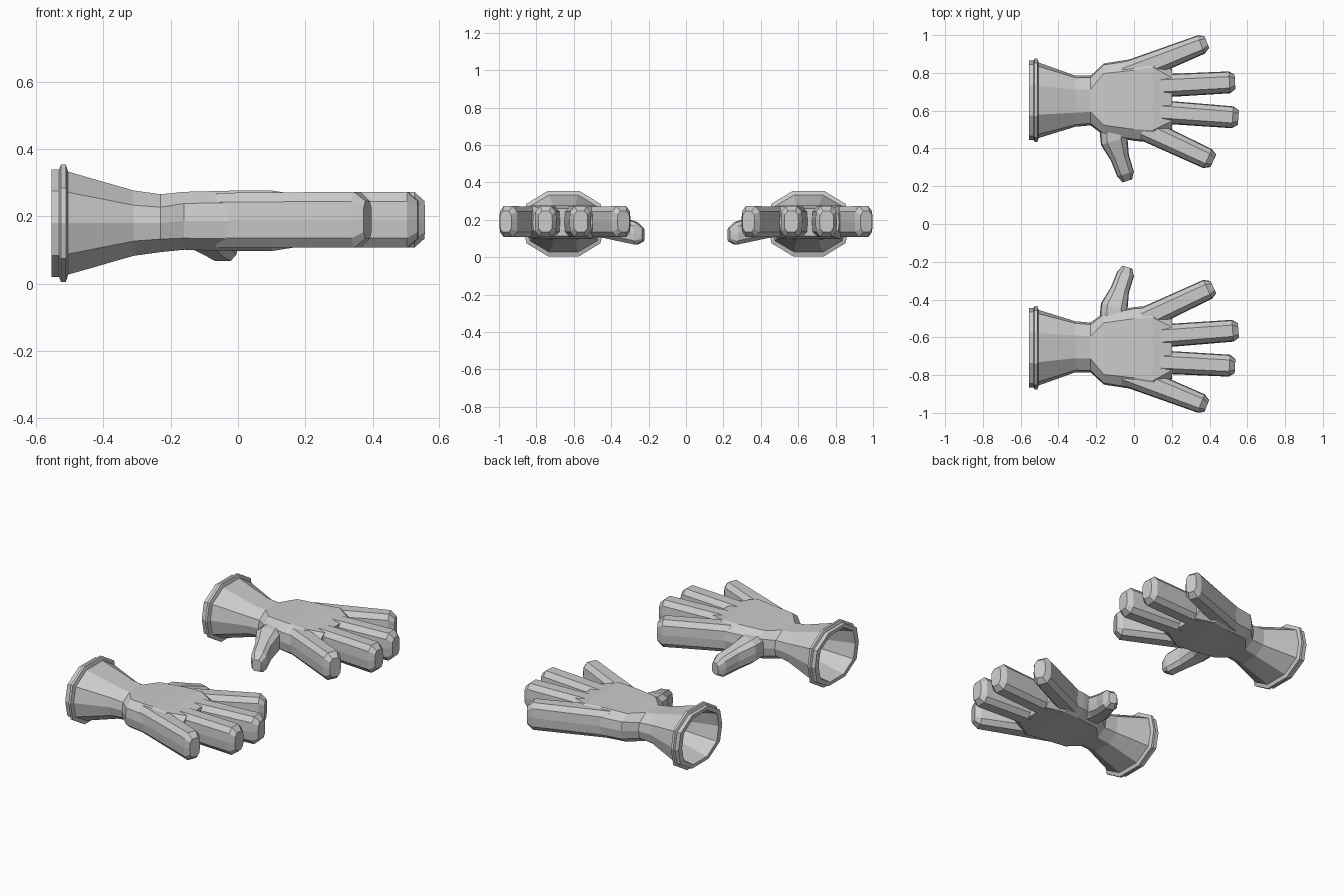
import bpy
import bmesh
from mathutils import Vector

cube = bpy.data.objects.get("Cube")
if cube:
    bpy.data.objects.remove(cube, do_unlink=True)

grey = bpy.data.materials.new("glove_grey")
grey.use_nodes = True
grey.diffuse_color = (0.6, 0.6, 0.6, 1)
grey.node_tree.nodes["Principled BSDF"].inputs["Base Color"].default_value = (0.6, 0.6, 0.6, 1)


def section(flat, corner, shoulder):
    """Ten-sided cross-section: flat top and bottom, chamfered sides."""
    right = [(flat, 1), (corner, shoulder), (1, 0), (corner, -shoulder), (flat, -1)]
    return right + [(-u, v) for u, v in reversed(right)]


def loft(name, rings, heading, side):
    """Skin rings of (x, y, z, half width, half height, section)."""
    across = Vector((-heading[1], heading[0], 0)).normalized()
    bm = bmesh.new()
    loops = []
    for x, y, z, w, h, shape in rings:
        pts = [Vector((x, y, z + v * h)) + across * (u * w) for u, v in shape]
        loops.append([bm.verts.new((p.x, p.y * side, p.z)) for p in pts])
    for a, b in zip(loops, loops[1:]):
        for i in range(len(a)):
            j = (i + 1) % len(a)
            bm.faces.new((a[i], a[j], b[j], b[i]))
    bm.faces.new(loops[0])
    bm.faces.new(loops[-1])
    bmesh.ops.recalc_face_normals(bm, faces=bm.faces)
    mesh = bpy.data.meshes.new(name)
    bm.to_mesh(mesh)
    bm.free()
    mesh.materials.append(grey)
    obj = bpy.data.objects.new(name, mesh)
    bpy.context.collection.objects.link(obj)
    return obj


CUFF = section(0.38, 0.9, 0.6)
WRIST = section(0.45, 0.92, 0.55)
PALM = section(0.72, 0.96, 0.6)
FINGER = section(0.52, 0.93, 0.66)

# Cuff and palm: x, low y, high y, half height, section
# The skin starts inside the opening, rolls over the rim and runs to the knuckles
BODY = [
    (-0.30, 0.55, 0.75, 0.07, WRIST),
    (-0.50, 0.49, 0.82, 0.13, CUFF),
    (-0.555, 0.48, 0.83, 0.14, CUFF),
    (-0.555, 0.445, 0.865, 0.16, CUFF),
    (-0.532, 0.445, 0.865, 0.16, CUFF),
    (-0.526, 0.435, 0.875, 0.175, CUFF),
    (-0.512, 0.435, 0.875, 0.175, CUFF),
    (-0.505, 0.455, 0.855, 0.153, CUFF),
    (-0.31, 0.515, 0.785, 0.097, WRIST),
    (-0.23, 0.522, 0.785, 0.086, WRIST),
    (-0.16, 0.47, 0.85, 0.086, PALM),
    (0.00, 0.44, 0.875, 0.09, PALM),
    (0.10, 0.432, 0.895, 0.09, PALM),
    (0.20, 0.50, 0.82, 0.074, PALM),
]

# Fingers: start, last full ring, tip, half width at start and end
FINGERS = {
    "little_finger": ((-0.05, 0.79), (0.355, 0.95), (0.385, 0.964), 0.068, 0.052),
    "ring_finger": ((0.08, 0.728), (0.505, 0.75), (0.535, 0.752), 0.062, 0.058),
    "middle_finger": ((0.08, 0.598), (0.522, 0.565), (0.553, 0.563), 0.062, 0.058),
    "index_finger": ((0.05, 0.505), (0.39, 0.346), (0.42, 0.334), 0.062, 0.055),
}

# Thumb: x, y, z, half width, half height
THUMB = [
    (-0.10, 0.56, 0.185, 0.09, 0.066),
    (-0.105, 0.44, 0.175, 0.073, 0.07),
    (-0.075, 0.35, 0.15, 0.05, 0.065),
    (-0.045, 0.265, 0.127, 0.046, 0.06),
    (-0.035, 0.228, 0.12, 0.026, 0.034),
]


def build_glove(name, side):
    body = [(x, (a + b) / 2, 0.18 if x < -0.2 else 0.187, (b - a) / 2, h, s)
            for x, a, b, h, s in BODY]
    glove = loft(name, body, (1, 0), side)

    parts = []
    for label, (start, full, tip, w0, w1) in FINGERS.items():
        rings = [(*start, 0.189, w0, 0.081, FINGER),
                 (*full, 0.19, w1, 0.083, FINGER),
                 (*tip, 0.19, w1 * 0.65, 0.056, FINGER)]
        heading = (tip[0] - start[0], tip[1] - start[1])
        parts.append(loft(label, rings, heading, side))
    parts.append(loft("thumb", [(*r, FINGER) for r in THUMB], (0.09, -0.3), side))

    # Weld fingers and thumb into the palm
    bpy.context.view_layer.objects.active = glove
    for part in parts:
        union = glove.modifiers.new("weld", "BOOLEAN")
        union.operation = "UNION"
        union.solver = "EXACT"
        union.object = part
        bpy.ops.object.modifier_apply(modifier=union.name)
        bpy.data.objects.remove(part, do_unlink=True)
    glove.data.shade_flat()


build_glove("back_glove", 1)
build_glove("front_glove", -1)
